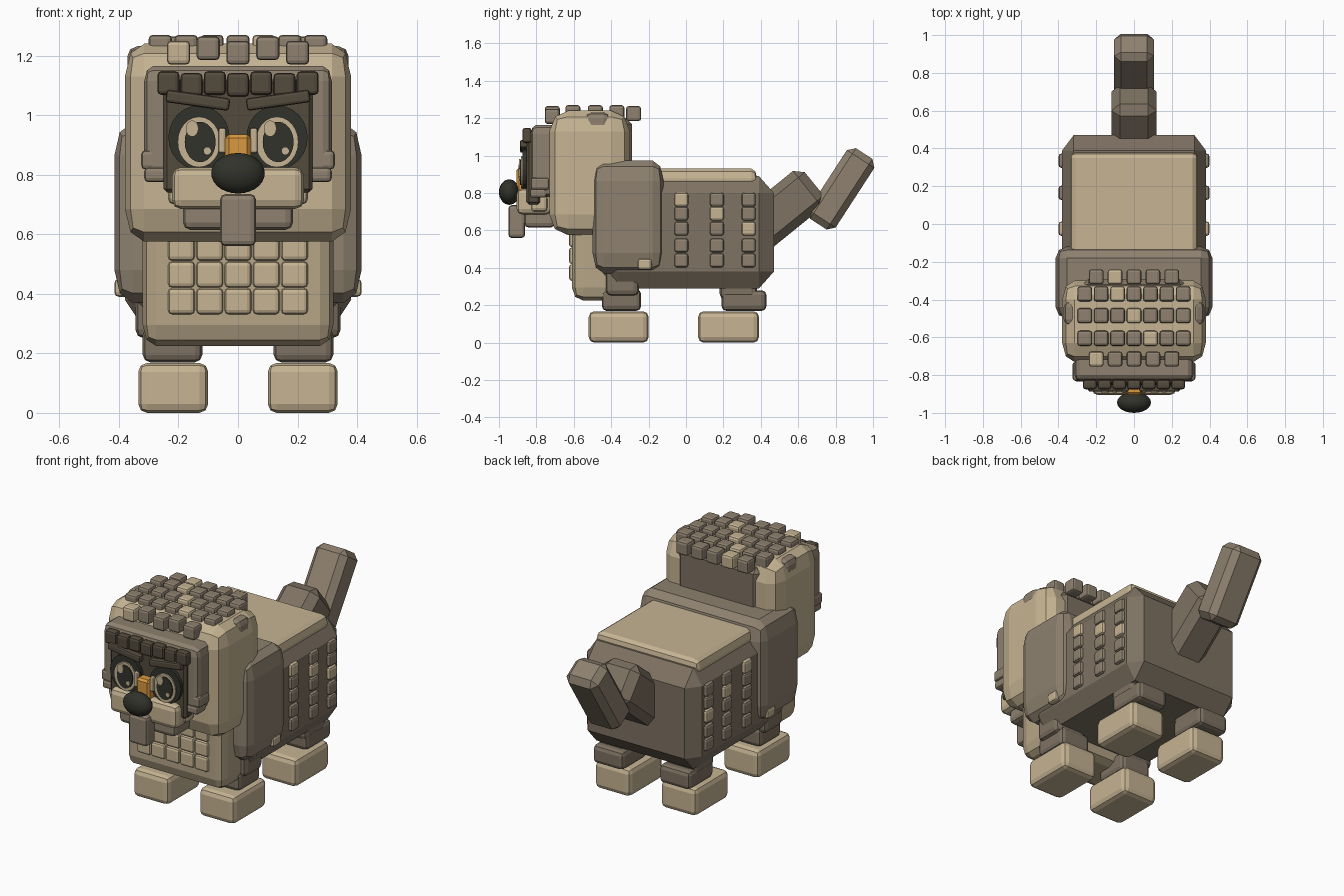
import bpy, bmesh, math
from mathutils import Matrix, Vector

if "Cube" in bpy.data.objects:
    bpy.data.objects.remove(bpy.data.objects["Cube"])


def material(name, r, g, b):
    lin = [((c / 255 + 0.055) / 1.055) ** 2.4 for c in (r, g, b)]
    m = bpy.data.materials.new(name)
    m.diffuse_color = (*lin, 1)
    m.use_nodes = True
    m.node_tree.nodes["Principled BSDF"].inputs["Base Color"].default_value = m.diffuse_color
    return m


TAN = material("tan", 198, 180, 147)
KHAKI = material("khaki", 182, 166, 135)
TAUPE = material("taupe", 142, 129, 111)
DARK_TAUPE = material("dark_taupe", 126, 114, 98)
BROWN = material("dark_brown", 84, 75, 61)
BLACK = material("soft_black", 50, 50, 43)
ORANGE = material("orange", 218, 152, 62)


def finish(name, bm, mat, smooth=False):
    mesh = bpy.data.meshes.new(name)
    bm.to_mesh(mesh)
    bm.free()
    mesh.materials.append(mat)
    for p in mesh.polygons:
        p.use_smooth = smooth
    ob = bpy.data.objects.new(name, mesh)
    bpy.context.collection.objects.link(ob)
    return ob


def box(name, x, y, z, mat, bevel=0.015, seg=1, rot=(0, 0, 0)):
    """Chamfered box from (min, max) ranges; bevel may differ per axis."""
    b = Vector(bevel) if isinstance(bevel, tuple) else Vector((bevel,) * 3)
    size = [(r[1] - r[0]) / b[i] for i, r in enumerate((x, y, z))]
    bm = bmesh.new()
    bmesh.ops.create_cube(bm, size=1, matrix=Matrix.Diagonal((*size, 1)))
    bmesh.ops.bevel(bm, geom=bm.edges[:], offset=1, segments=seg,
                    profile=0.5, affect='EDGES')
    bmesh.ops.scale(bm, vec=b, verts=bm.verts)
    ob = finish(name, bm, mat)
    ob.location = [(r[0] + r[1]) / 2 for r in (x, y, z)]
    ob.rotation_euler = rot
    return ob


def tile(name, c, s, mat, bevel=0.014, rot=(0, 0, 0)):
    return box(name, *[(c[i] - s[i] / 2, c[i] + s[i] / 2) for i in range(3)],
               mat, bevel, 2, rot)


def pair(name, x, y, z, mat, bevel=0.015, seg=1):
    box(name + "_right", x, y, z, mat, bevel, seg)
    box(name + "_left", (-x[1], -x[0]), y, z, mat, bevel, seg)


def disc(name, x, z, front, rx, rz, mat, depth=0.03):
    bm = bmesh.new()
    bmesh.ops.create_cone(bm, cap_ends=True, segments=24, radius1=1,
                          radius2=1, depth=1)
    bm.transform(Matrix.Diagonal((rx, depth, rz, 1)) @ Matrix.Rotation(math.pi / 2, 4, 'X'))
    ob = finish(name, bm, mat)
    ob.location = (x, front + depth / 2, z)


# Torso, shoulders, saddle and bib
box("body", (-.38, .38), (-.45, .47), (.29, .89), DARK_TAUPE, (.06, .08, .09))
box("back_saddle", (-.34, .34), (-.25, .38), (.82, .93), TAN, (.03, .03, .05), 2)
box("shoulders", (-.415, .415), (-.5, -.12), (.37, .975), TAUPE, (.06, .06, .11), 2)
box("chest_bib", (-.32, .32), (-.61, -.3), (.225, .8), KHAKI, (.045, .06, .07), 2)
for col in range(5):
    for row in range(3):
        tile("bib_tile", (.095 * (col - 2), -.6, .375 + .09 * row), (.09, .05, .088), TAN)

# Studs on both flanks, one pale stud in each column
for side in (-1, 1):
    for col, y in enumerate((-.025, .165, .335)):
        for row, z in enumerate((.765, .69, .61, .52, .44)):
            tile("flank_stud", (side * .372, y, z), (.055, .075, .075),
                 TAN if row == col else TAUPE)
    tile("shoulder_stud", (side * .385, -.22, .42), (.06, .075, .06), TAN)

# Legs and paws
pair("front_leg", (.12, .32), (-.45, -.24), (.17, .285), DARK_TAUPE, .025, 2)
pair("front_thigh", (.14, .345), (-.43, -.25), (.25, .42), DARK_TAUPE, .03, 2)
pair("back_leg", (.12, .32), (.19, .43), (.17, .28), DARK_TAUPE, .025, 2)
pair("back_thigh", (.13, .32), (.18, .38), (.23, .4), DARK_TAUPE, .03, 2)
pair("front_paw", (.1, .335), (-.52, -.2), (0, .168), TAN, .03, 2)
pair("back_paw", (.1, .335), (.065, .39), (0, .168), TAN, .03, 2)

# Tail in two blocks
box("tail_base", (-.12, .12), (.25, .74), (.57, .82), DARK_TAUPE, .045, 1,
    (math.radians(39), 0, 0))
box("tail_tip", (-.105, .105), (.605, 1.055), (.735, .91), TAUPE, .035, 1,
    (math.radians(57), 0, 0))

# Head block, nape and ears
box("head", (-.38, .38), (-.73, -.3), (.575, 1.24), TAN, (.065, .1, .11), 2)
box("nape", (-.27, .27), (-.4, -.29), (.93, 1.2), DARK_TAUPE, .03)
pair("ear", (.28, .372), (-.54, -.405), (1.13, 1.232), TAUPE, .035, 2)

# Curls on the crown: y, spread count, height, pale column
for y, n, z, pale in ((-.28, 5, 1.225, 1), (-.37, 7, 1.23, 2), (-.485, 7, 1.23, 3),
                      (-.605, 7, 1.23, 4), (-.715, 5, 1.225, 0)):
    step = .1 if n == 5 else .087
    for i in range(n):
        drop = .025 if n == 5 and i % 2 == 0 and y < -.6 else 0
        tile("crown_curl", (step * (i - n // 2), y, z - drop * .6), (.078, .08, .08),
             TAN if i == pale else TAUPE)

# Face frame, mask and fringe
box("face_frame", (-.315, .315), (-.83, -.68), (.78, 1.165), TAUPE, (.03, .03, .05), 2)
box("face_mask", (-.25, .25), (-.852, -.78), (.74, 1.12), BROWN, .012)
for i in range(7):
    tile("fringe_tile", (.078 * (i - 3), -.85, 1.108 - .006 * (i % 2)), (.074, .05, .08), BROWN)
for s in (-1, 1):
    tile("eyebrow", (s * .135, -.868, 1.05), (.215, .04, .042), BROWN, .01,
         (0, -s * math.radians(8), 0))
    tile("cheek_tuft", (s * .295, -.78, .85), (.06, .1, .065), TAUPE)
    tile("lower_cheek_tuft", (s * .275, -.79, .8), (.08, .09, .05), TAUPE)
    tile("nose_side", (s * .053, -.875, .915), (.026, .04, .085), TAN, .008)

# Eyes
for x in (-.131, .131):
    disc("eye_socket", x, .925, -.873, .103, .108, BLACK, .04)
    disc("iris", x, .91, -.881, .072, .085, TAN)
    disc("pupil", x + .004, .91, -.887, .052, .068, BLACK)
    disc("eye_glint", x - .023, .955, -.893, .021, .027, TAN)
    disc("small_glint", x + .028, .88, -.892, .012, .012, TAN)

# Muzzle, jaw, tongue and nose
box("muzzle", (-.222, .222), (-.905, -.72), (.685, .825), TAN, .03, 2)
pair("muzzle_end", (.15, .235), (-.83, -.74), (.7, .79), TAN, .02, 2)
box("jaw", (-.185, .185), (-.865, -.7), (.615, .72), TAUPE, .025, 2)
box("tongue", (-.06, .06), (-.95, -.86), (.56, .735), TAUPE, .018, 2)
box("nose_bridge", (-.043, .043), (-.905, -.83), (.8, .935), ORANGE, .012)
bm = bmesh.new()
bmesh.ops.create_uvsphere(bm, u_segments=24, v_segments=14, radius=1)
bmesh.ops.scale(bm, vec=(.09, .055, .068), verts=bm.verts)
finish("nose", bm, BLACK, True).location = (0, -.945, .805)
